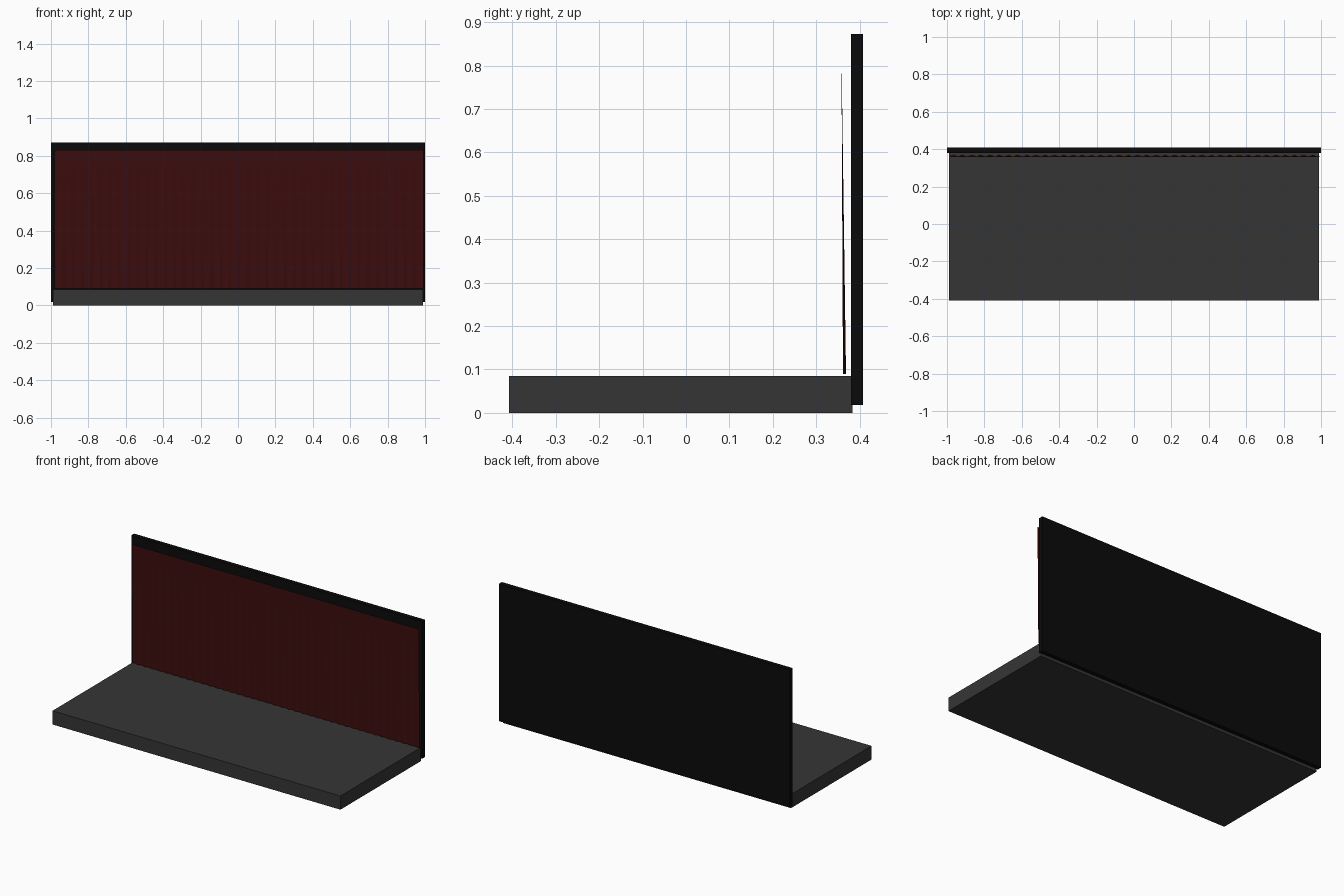
import bpy, bmesh, math

if "Cube" in bpy.data.objects:
    bpy.data.objects.remove(bpy.data.objects["Cube"])


def material(name, rgb):
    m = bpy.data.materials.new(name)
    m.diffuse_color = (*rgb, 1)
    m.use_nodes = True
    m.node_tree.nodes["Principled BSDF"].inputs["Base Color"].default_value = m.diffuse_color
    return m


def finish(bm, name, mat):
    mesh = bpy.data.meshes.new(name)
    bm.to_mesh(mesh)
    bm.free()
    mesh.materials.append(mat)
    ob = bpy.data.objects.new(name, mesh)
    bpy.context.collection.objects.link(ob)
    return ob


def box(name, lo, hi, mat):
    bm = bmesh.new()
    bmesh.ops.create_cube(bm, size=1)
    for v in bm.verts:
        v.co = [(a + b) / 2 + c * (b - a) for a, b, c in zip(lo, hi, v.co)]
    return finish(bm, name, mat)


grey = material("dark grey", (0.036, 0.036, 0.036))
black = material("black", (0.003, 0.003, 0.003))
red = material("deep red", (0.045, 0.004, 0.004))

# Stage floor and back wall
box("stage_platform", (-0.99, -0.408, 0), (0.99, 0.383, 0.085), grey)
box("back_wall", (-1, 0.38, 0.018), (1, 0.408, 0.872), black)

# Curtain: a single sheet, flat at the top with pleats deepening downwards
X0, X1, Z0, Z1 = -0.98, 0.993, 0.09, 0.83
PLEATS, STEPS, ROWS = 40, 8, 8
bm = bmesh.new()
rows = []
for r in range(ROWS + 1):
    t = r / ROWS                       # 0 at the top, 1 at the hem
    row = []
    for i in range(PLEATS * STEPS + 1):
        u = i / (PLEATS * STEPS)
        wave = math.sin(2 * math.pi * PLEATS * u)
        y = 0.358 + 0.007 * t + 0.0035 * t * wave
        row.append(bm.verts.new((X0 + (X1 - X0) * u, y, Z1 + (Z0 - Z1) * t)))
    rows.append(row)
for a, b in zip(rows, rows[1:]):
    for i in range(len(a) - 1):
        f = bm.faces.new((a[i], b[i], b[i + 1], a[i + 1]))
        f.smooth = True
finish(bm, "curtain", red)
